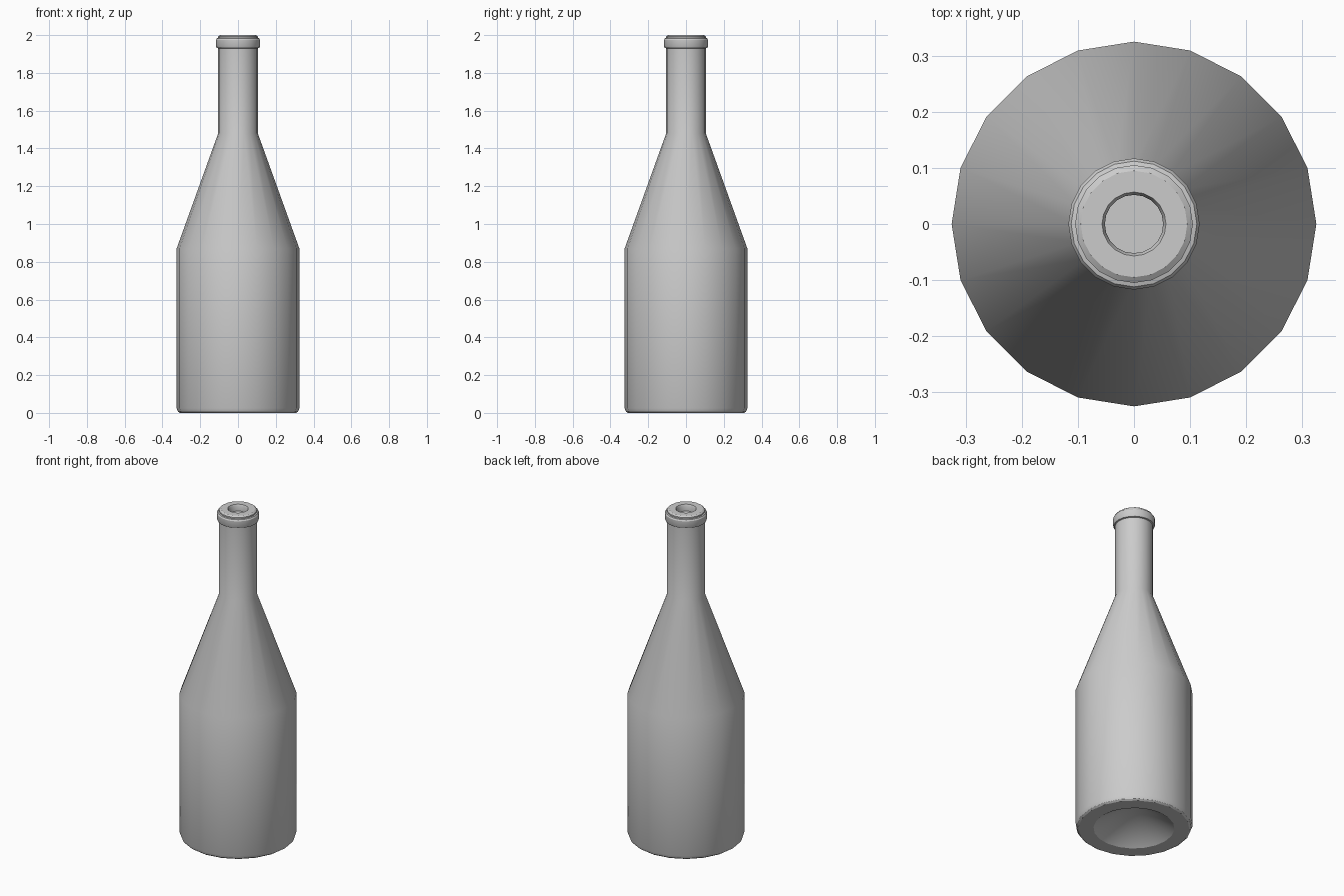
import bpy, bmesh, math

if "Cube" in bpy.data.objects:
    bpy.data.objects.remove(bpy.data.objects["Cube"])

SIDES = 20

# Bottle silhouette as (radius, height), from punt apex under the base to the mouth plug
PROFILE = [
    (0, 0.15), (0.225, 0.0),                      # punt
    (0.308, 0.0), (0.318, 0.007), (0.325, 0.025), # base edge
    (0.325, 0.87), (0.105, 1.48),                 # body and shoulder
    (0.105, 1.93), (0.113, 1.932), (0.117, 1.94), # neck and underside of lip
    (0.117, 1.975), (0.112, 1.983), (0.105, 1.985),
    (0.105, 1.993), (0.095, 2.0),                 # rim
    (0.057, 2.0), (0.052, 1.99), (0.052, 1.96), (0, 1.96),  # mouth recess
]


def lathe(name, profile, sides):
    bm = bmesh.new()
    rings = []
    for r, z in profile:
        n = sides if r > 0 else 1
        rings.append([bm.verts.new((r * math.cos(2 * math.pi * i / sides),
                                    r * math.sin(2 * math.pi * i / sides), z))
                      for i in range(n)])
    for a, b in zip(rings, rings[1:]):
        for i in range(sides):
            j = (i + 1) % sides
            quad = [a[i % len(a)], a[j % len(a)], b[j % len(b)], b[i % len(b)]]
            bm.faces.new(list(dict.fromkeys(quad)))
    bmesh.ops.recalc_face_normals(bm, faces=bm.faces[:])
    mesh = bpy.data.meshes.new(name)
    bm.to_mesh(mesh)
    bm.free()
    obj = bpy.data.objects.new(name, mesh)
    bpy.context.collection.objects.link(obj)
    return obj


bottle = lathe("bottle", PROFILE, SIDES)
bpy.context.view_layer.objects.active = bottle
bottle.select_set(True)
bpy.ops.object.shade_smooth_by_angle(angle=math.radians(30))
